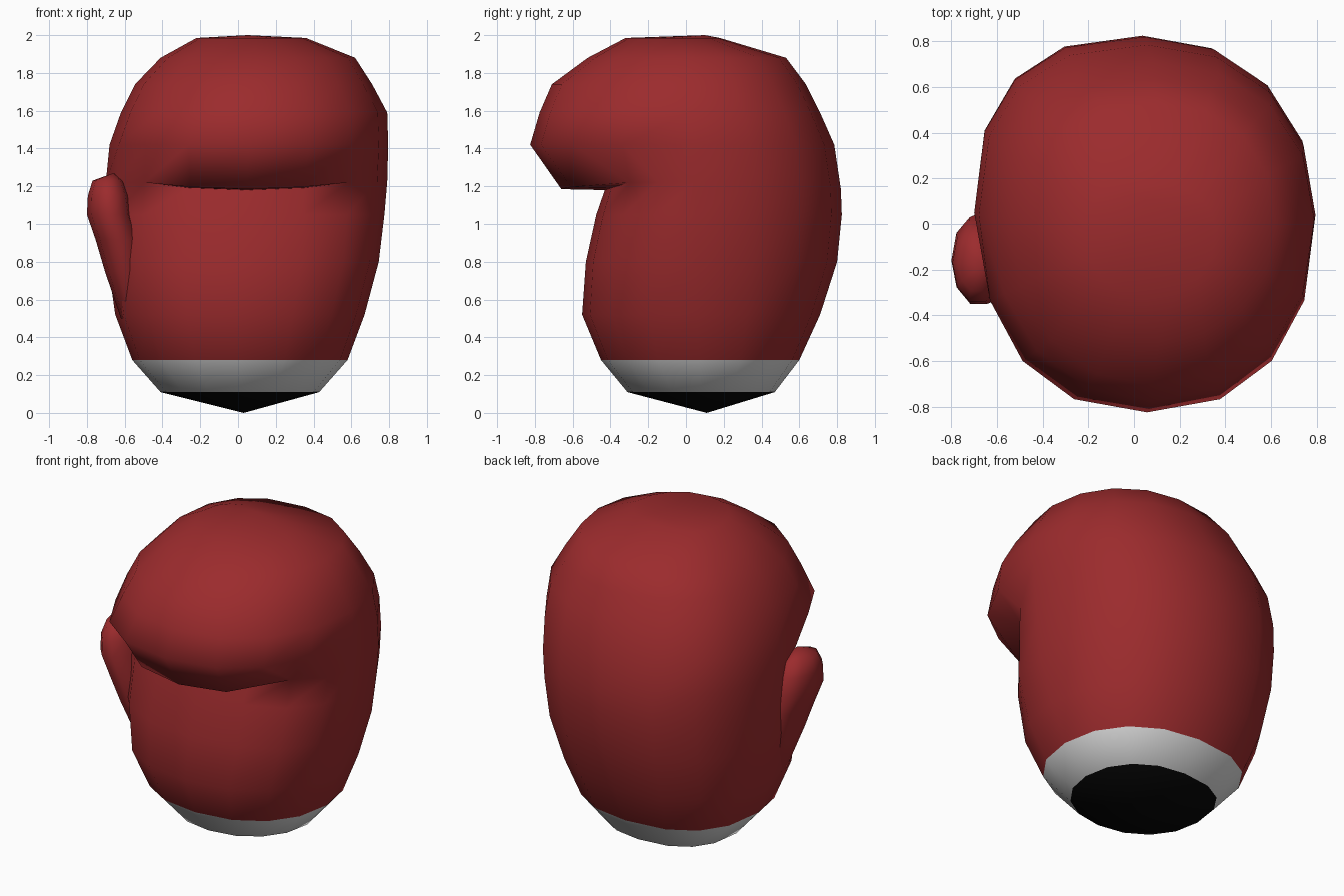
import bpy, bmesh, math

if "Cube" in bpy.data.objects:
    bpy.data.objects.remove(bpy.data.objects["Cube"])


def material(name, rgb):
    m = bpy.data.materials.new(name)
    m.diffuse_color = (*rgb, 1)
    m.use_nodes = True
    m.node_tree.nodes["Principled BSDF"].inputs["Base Color"].default_value = m.diffuse_color
    return m


red = material("red_leather", (0.33, 0.024, 0.026))
white = material("white_cuff", (0.70, 0.70, 0.70))
black = material("black_opening", (0.002, 0.002, 0.002))


def spow(v, e):
    return math.copysign(abs(v) ** e, v)


def loft(name, rings, bottom, top, sides, mats, rule=None, back_left=2.1):
    """Skin rings (z, x_left, x_right, y_front, y_back, y_mid, front_power)."""
    bm = bmesh.new()
    loops = []
    for z, xl, xr, yf, yb, ym, power in rings:
        loop = []
        for i in range(sides):
            a = 2 * math.pi * i / sides
            c, s = math.cos(a), math.sin(a)
            if abs(s) < 1e-6:
                s = 0
            e = 2 / (power if s < 0 else back_left if c < -0.01 else 2.15)
            x = (xl + xr) / 2 + (xr - xl) / 2 * spow(c, e)
            y = ym + spow(s, e) * ((ym - yf) if s < 0 else (yb - ym))
            # The crease curves upward towards its two ends
            lift = 0.08 * min(.5, c * c) if 1.17 < z < 1.2 else 0
            # The lip runs back into the palm at both ends of the crease
            if 1.182 < z < 1.2 and abs(c) > 0.6:
                x, y = loops[-1][i].co.xy
            loop.append(bm.verts.new((x, y, z + lift)))
        loops.append(loop)
    tips = bm.verts.new(bottom), bm.verts.new(top)
    for i in range(sides):
        j = (i + 1) % sides
        bm.faces.new((tips[0], loops[0][j], loops[0][i]))
        bm.faces.new((tips[1], loops[-1][i], loops[-1][j]))
        for lo, hi in zip(loops, loops[1:]):
            bm.faces.new((lo[i], lo[j], hi[j], hi[i]))
    # Merge the lip with the palm where they coincide at sides and back
    bmesh.ops.remove_doubles(bm, verts=bm.verts, dist=0.02)
    bmesh.ops.recalc_face_normals(bm, faces=bm.faces)
    for f in bm.faces:
        f.smooth = True
        if rule:
            f.material_index = rule(f.calc_center_median().z)
    me = bpy.data.meshes.new(name)
    bm.to_mesh(me)
    bm.free()
    for m in mats:
        me.materials.append(m)
    me.set_sharp_from_angle(angle=math.radians(70))
    ob = bpy.data.objects.new(name, me)
    bpy.context.collection.objects.link(ob)
    return ob


# Glove: closed opening, cuff band, palm, overhanging finger roll, crown
glove = [
    (0.11, -.41, .43, -.31, .47, .08, 2.1),
    (0.28, -.56, .58, -.45, .60, .07, 2.2),
    (0.52, -.65, .67, -.55, .71, .06, 2.25),
    (0.80, -.69, .745, -.53, .80, .05, 2.3),
    (1.05, -.70, .775, -.475, .825, .05, 2.2),
    (1.18, -.70, .79, -.43, .82, .05, 2.15),
    (1.185, -.70, .79, -.66, .82, .05, 2.1),
    (1.42, -.68, .795, -.825, .785, .04, 2.3),
    (1.59, -.62, .79, -.775, .71, .02, 2.15),
    (1.74, -.545, .71, -.71, .635, .0, 2.05),
    (1.88, -.41, .62, -.52, .53, .0, 2.05),
    (1.985, -.22, .36, -.32, .18, -.03, 2.1),
]
loft("glove_body", glove, (.03, .11, 0), (.05, .1, 2.0), 16,
     (red, white, black),
     lambda z: 2 if z < 0.11 else 1 if z < 0.28 else 0, 2.5)

# Thumb: grows out of the palm's left side, with a free rounded tip
thumb = []
for z, cx, cy, rx, ry in [(0.50, -.55, -.08, .07, .12),
                          (0.75, -.60, -.11, .105, .18),
                          (0.92, -.635, -.14, .12, .20),
                          (1.05, -.68, -.16, .12, .20),
                          (1.15, -.685, -.17, .11, .18),
                          (1.23, -.69, -.17, .08, .13)]:
    thumb.append((z, cx - rx, cx + rx, cy - ry, cy + ry, cy, 2))
loft("thumb", thumb, (-.52, -.10, .4), (-.66, -.18, 1.27), 10, (red,))
